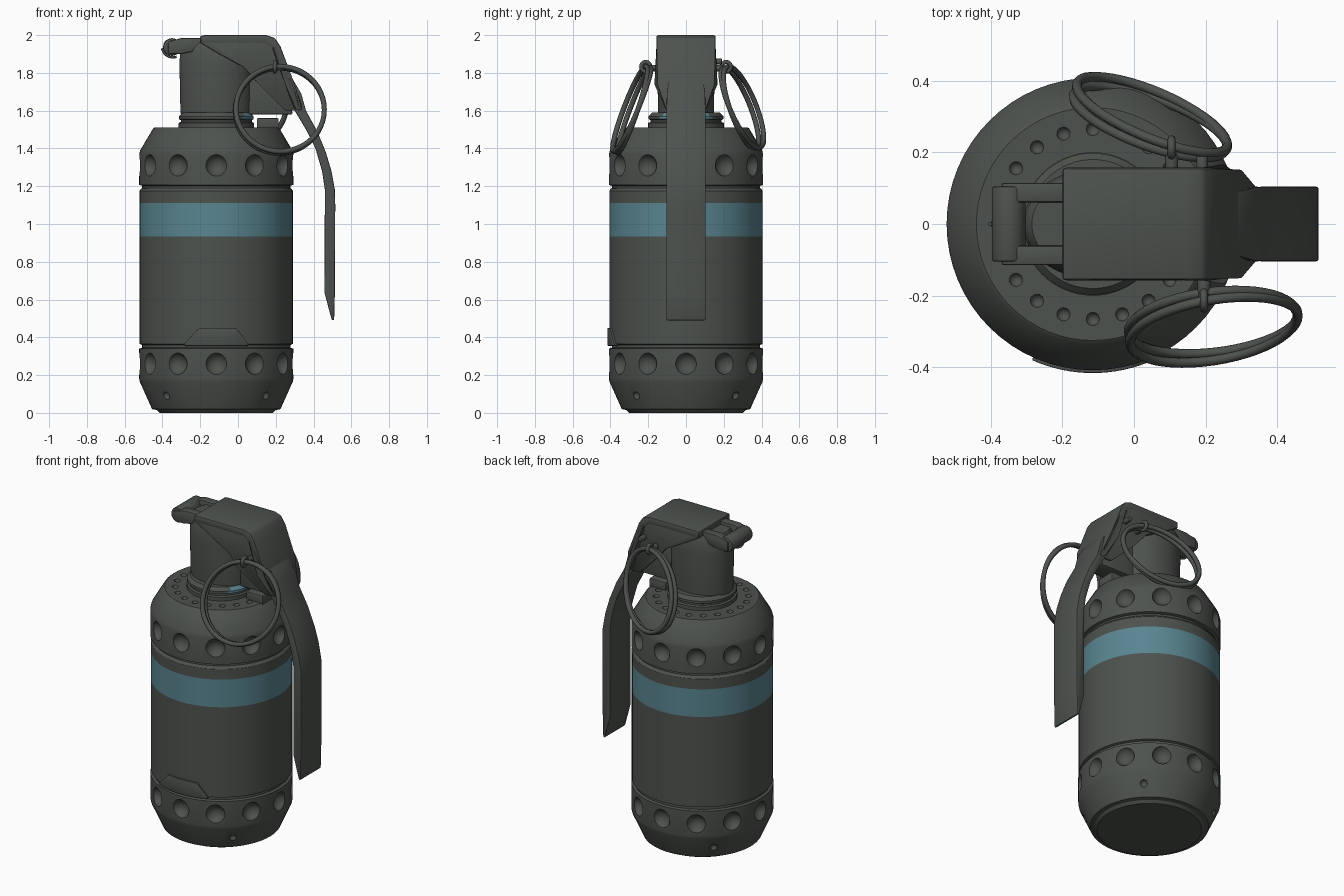
import bpy, bmesh
from math import sin, cos, pi, radians
from mathutils import Vector, Matrix

if "Cube" in bpy.data.objects:
    bpy.data.objects.remove(bpy.data.objects["Cube"])

CX = -0.115  # axis of the canister


def material(name, rgb):
    m = bpy.data.materials.new(name)
    m.use_nodes = True
    m.diffuse_color = (*rgb, 1)
    bsdf = m.node_tree.nodes["Principled BSDF"]
    bsdf.inputs["Base Color"].default_value = (*rgb, 1)
    bsdf.inputs["Roughness"].default_value = 0.6
    return m


DARK = material("dark grey green", (0.075, 0.085, 0.075))
TEAL = material("muted teal", (0.10, 0.235, 0.28))


def make(name, bm, mats=(DARK,)):
    bmesh.ops.recalc_face_normals(bm, faces=bm.faces)
    me = bpy.data.meshes.new(name)
    bm.to_mesh(me)
    bm.free()
    ob = bpy.data.objects.new(name, me)
    bpy.context.collection.objects.link(ob)
    for m in mats:
        me.materials.append(m)
    return ob


def finish(ob, bevel=0, angle=35):
    """Round the edges, apply modifiers and shade."""
    if bevel:
        b = ob.modifiers.new("bevel", "BEVEL")
        b.width, b.segments, b.limit_method = bevel, 2, "ANGLE"
    bpy.ops.object.select_all(action="DESELECT")
    ob.select_set(True)
    bpy.context.view_layer.objects.active = ob
    for mod in list(ob.modifiers):
        bpy.ops.object.modifier_apply(modifier=mod.name)
    bpy.ops.object.shade_smooth_by_angle(angle=radians(angle))
    return ob


def lathe(name, profile, mats=(DARK,), squash=1.0, n=64, paint=None):
    bm = bmesh.new()
    rows = [[bm.verts.new((CX + r * cos(2 * pi * i / n), squash * r * sin(2 * pi * i / n), z))
             for i in range(n)] for r, z in profile]
    for a, b in zip(rows, rows[1:]):
        for i in range(n):
            j = (i + 1) % n
            f = bm.faces.new((a[i], a[j], b[j], b[i]))
            if paint and paint(f.calc_center_median()):
                f.material_index = 1
    bm.faces.new(rows[0])
    bm.faces.new(rows[-1])
    return make(name, bm, mats)


def prism(name, outline, y0, y1, width=lambda x, z: 1.0, bevel=0.01):
    """Side outline in x and z, extruded across y; width scales y by position."""
    bm = bmesh.new()
    sides = [[bm.verts.new((x, y * width(x, z), z)) for x, z in outline] for y in (y0, y1)]
    n = len(outline)
    for s in sides:
        bm.faces.new(s)
    for i in range(n):
        j = (i + 1) % n
        bm.faces.new((sides[0][i], sides[0][j], sides[1][j], sides[1][i]))
    return finish(make(name, bm), bevel)


def rod(name, start, end, radius, bevel=0.005):
    a, b = Vector(start), Vector(end)
    bm = bmesh.new()
    turn = (b - a).to_track_quat("Z", "Y").to_matrix().to_4x4()
    bmesh.ops.create_cone(bm, cap_ends=True, segments=20, radius1=radius, radius2=radius,
                          depth=(b - a).length, matrix=Matrix.Translation((a + b) / 2) @ turn)
    return finish(make(name, bm), bevel)


def wire(name, points, radius, closed):
    cu = bpy.data.curves.new(name, "CURVE")
    cu.dimensions, cu.bevel_depth, cu.bevel_resolution = "3D", radius, 2
    cu.use_fill_caps = True
    sp = cu.splines.new("POLY")
    sp.points.add(len(points) - 1)
    for p, co in zip(sp.points, points):
        p.co = (*co, 1)
    sp.use_cyclic_u = closed
    cu.materials.append(DARK)
    ob = bpy.data.objects.new(name, cu)
    bpy.context.collection.objects.link(ob)
    return ob


# Canister with end rims, grooves and painted band
body = lathe("canister", [
    (0.30, 0), (0.315, 0.015), (0.34, 0.02), (0.405, 0.165), (0.408, 0.18), (0.408, 0.34), (0.393, 0.345),
    (0.393, 0.36), (0.406, 0.365), (0.406, 0.935), (0.406, 1.11), (0.406, 1.175), (0.398, 1.187),
    (0.392, 1.19), (0.392, 1.202), (0.408, 1.207), (0.408, 1.37), (0.403, 1.39), (0.335, 1.505),
    (0.325, 1.512)], (DARK, TEAL), paint=lambda c: 0.935 < c.z < 1.11)

# Dimples: rim rows, lower chamfer and top plate
bm = bmesh.new()


def dimples(count, radius, z, size, phase=0.0):
    for i in range(count):
        a = 2 * pi * i / count + phase
        bmesh.ops.create_uvsphere(bm, u_segments=14, v_segments=9, radius=size, matrix=Matrix.Translation(
            (CX + radius * cos(a), radius * sin(a), z)))


dimples(12, 0.425, 1.31, 0.06)
dimples(12, 0.425, 0.26, 0.06)
dimples(4, 0.375, 0.09, 0.022, pi / 4)
dimples(20, 0.265, 1.515, 0.019)
cutter = make("dimple_cutter", bm)
cutter.hide_render = True
cut = body.modifiers.new("dimples", "BOOLEAN")
cut.object, cut.operation, cut.solver = cutter, "DIFFERENCE", "EXACT"
finish(body, angle=32)
bpy.data.objects.remove(cutter)

# Raised trapezoid tab wrapped on the lower front
bm = bmesh.new()
loops = []
for i in range(17):
    x = -0.29 + 0.35 * i / 16
    top = 0.365 + 0.085 * min(1, (x + 0.292) / 0.085, (0.062 - x) / 0.07)
    a = (x - CX) / 0.416
    loops.append([bm.verts.new((CX + r * sin(a), -r * cos(a), z))
                  for r, z in ((0.39, 0.355), (0.416, 0.355), (0.416, top), (0.39, top))])
for a, b in zip(loops, loops[1:]):
    for k in range(4):
        bm.faces.new((a[k], a[(k + 1) % 4], b[(k + 1) % 4], b[k]))
bm.faces.new(loops[0])
bm.faces.new(loops[-1])
finish(make("front_tab", bm), 0.003)

# Neck collar with a small painted patch, and fuze column
lathe_collar = lathe("neck_collar", [(0.20, 1.50), (0.20, 1.535), (0.188, 1.54), (0.188, 1.55), (0.198, 1.555),
                                     (0.198, 1.57), (0.18, 1.59)], (DARK, TEAL),
                     paint=lambda c: c.z > 1.55 and c.x > 0.03 and abs(c.y) > 0.03)
finish(lathe_collar)
finish(lathe("fuze_column", [(0.185, 1.56), (0.19, 1.6), (0.195, 1.85), (0.19, 1.93), (0.17, 1.965)],
             squash=0.78))
prism("stop_block", [(0.10, 1.50), (0.215, 1.50), (0.215, 1.56), (0.10, 1.56)], -0.06, 0.06, bevel=0.006)


# Bracket: bent cover plate, side flanges and inner arm
def taper(x, z):
    return 1.0 if z > 1.74 else max(0.66, 1 - (1.74 - z) * 2.4)


prism("cover_plate", [(-0.2, 1.955), (-0.2, 1.998), (-0.17, 2.0), (0.15, 2.0), (0.195, 1.985), (0.225, 1.94),
                      (0.30, 1.74), (0.345, 1.60), (0.30, 1.60), (0.25, 1.74), (0.18, 1.93), (0.14, 1.955)],
      -0.157, 0.157, taper)
for s, side in ((-1, "right"), (1, "left")):
    prism(side + "_flange", [(-0.2, 1.96), (-0.17, 1.985), (0.15, 1.985), (0.2, 1.96), (0.295, 1.72), (0.33, 1.60),
                             (0.25, 1.60), (0.11, 1.74), (0.03, 1.83), (-0.1, 1.90)],
          s * 0.125, s * 0.155, taper, 0.006)
    prism(side + "_hinge_arm", [(-0.37, 1.90), (-0.37, 1.965), (-0.30, 1.985), (-0.16, 1.985), (-0.16, 1.93),
                                (-0.30, 1.90)], s * 0.06, s * 0.115, bevel=0.008)
prism("inner_arm", [(0.0, 1.58), (0.0, 1.85), (0.15, 1.85), (0.27, 1.68), (0.29, 1.58)], -0.06, 0.06)

# Long safety lever
prism("safety_lever", [
    (0.27, 1.80), (0.335, 1.69), (0.36, 1.60), (0.42, 1.49), (0.465, 1.38), (0.495, 1.28), (0.513, 1.18),
    (0.515, 1.10), (0.513, 0.64), (0.509, 0.49), (0.497, 0.49), (0.478, 0.56), (0.457, 0.64), (0.46, 1.18),
    (0.445, 1.28), (0.41, 1.40), (0.36, 1.50), (0.30, 1.60), (0.26, 1.72)],
      -0.104, 0.104, lambda x, z: 1.0 if z < 1.79 else 0.8, 0.012)

# Hinge barrel and its bent pin
rod("hinge_barrel", (-0.35, -0.105, 1.937), (-0.35, 0.105, 1.937), 0.047, 0.008)
wire("hinge_pin", [(-0.345 + 0.058 * cos(radians(a)), 0, 1.94 + 0.058 * sin(radians(a)))
                   for a in range(190, 300, 10)], 0.006, False)


# Pull rings: double turn split rings hung on posts
def pull_ring(name, centre, u, v):
    c, u, v = Vector(centre), Vector(u), Vector(v)
    n = u.cross(v).normalized()
    pts = []
    for i in range(96):
        t = 4 * pi * i / 96
        pts.append(c + u * cos(t) + v * sin(t) + n * 0.016 * sin(t / 2))
    wire(name, pts, 0.014, True)


pull_ring("front_ring", (0.222, -0.285, 1.605), (0.235, 0.03, 0), (0, 0.085, 0.225))
pull_ring("back_ring", (0.048, 0.295, 1.615), (0.21, -0.065, 0), (0.03, -0.08, 0.215))
for name, x, s in (("front", 0.195, -1), ("back", 0.105, 1)):
    rod(name + "_post", (x, s * 0.14, 1.825), (x, s * 0.205, 1.825), 0.018)
    wire(name + "_eyelet", [(x, s * 0.213 + 0.024 * cos(i * pi / 8), 1.832 + 0.026 * sin(i * pi / 8))
                            for i in range(16)], 0.011, True)
rod("back_pin_head", (0.19, 0.14, 1.86), (0.19, 0.19, 1.86), 0.016)
